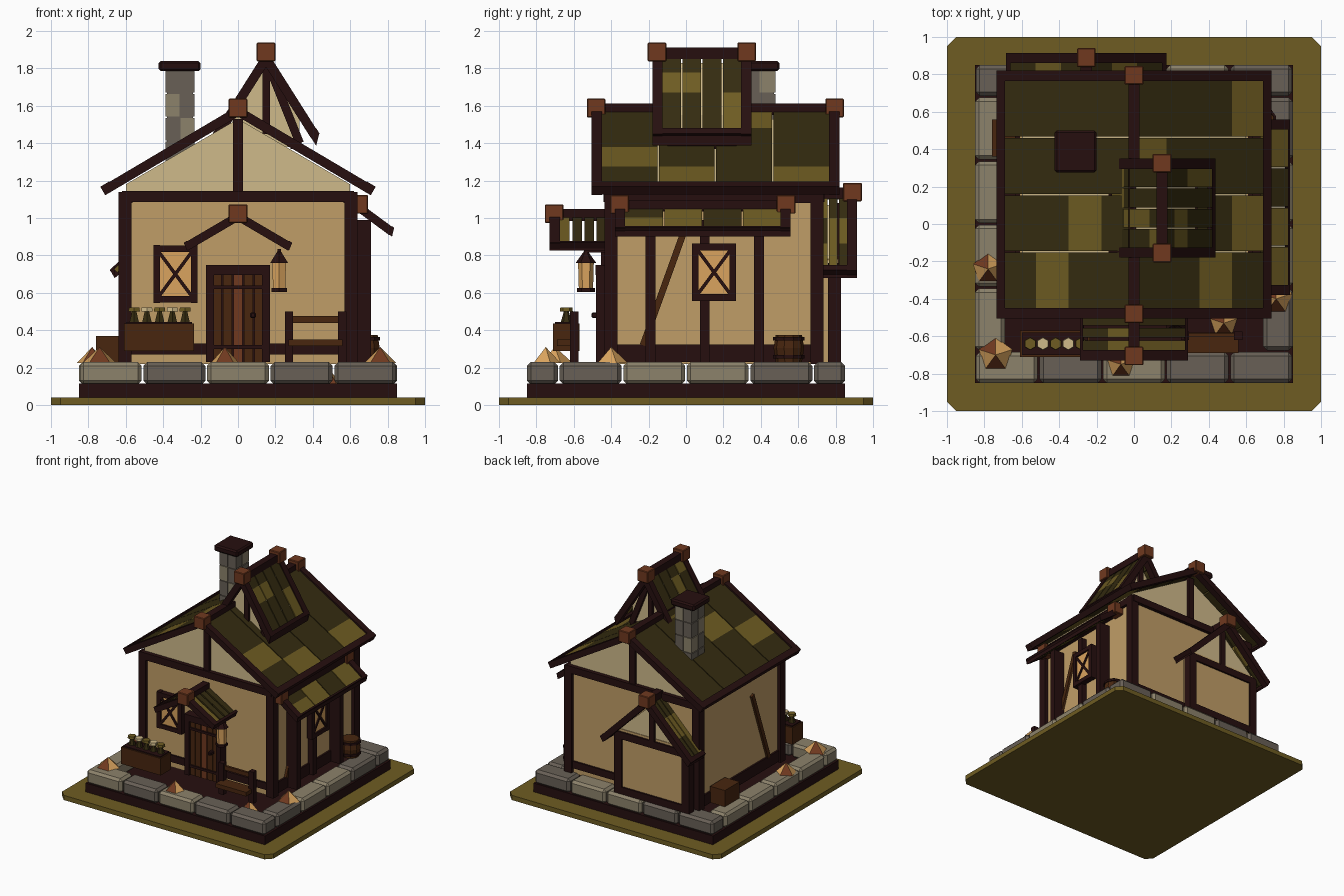
import bpy, bmesh, math, random
from mathutils import Vector, Matrix

if "Cube" in bpy.data.objects:
    bpy.data.objects.remove(bpy.data.objects["Cube"])

random.seed(4)


def mat(name, hexcol):
    m = bpy.data.materials.new(name)
    rgb = [int(hexcol[i:i + 2], 16) / 255 for i in (0, 2, 4)]
    m.diffuse_color = [c / 12.92 if c < 0.04 else ((c + 0.055) / 1.055) ** 2.4 for c in rgb] + [1]
    m.use_nodes = True
    m.node_tree.nodes["Principled BSDF"].inputs["Base Color"].default_value = m.diffuse_color
    return m


MOSS, GREEN = mat("light olive", "6E5C22"), mat("dark olive", "352C10")
DARK, RUST, WOOD = mat("dark timber", "260F0F"), mat("rust brown", "70391F"), mat("brown wood", "48260F")
WALL, CREAM, GLOW = mat("tan plaster", "C09D67"), mat("cream plaster", "CFBA8A"), mat("amber", "DAA45E")
STONE, STONE2 = mat("light stone", "8C826B"), mat("dark stone", "686056")


def finish(name, bm, *mats):
    bmesh.ops.recalc_face_normals(bm, faces=bm.faces)
    me = bpy.data.meshes.new(name)
    bm.to_mesh(me)
    bm.free()
    for m in mats:
        me.materials.append(m)
    ob = bpy.data.objects.new(name, me)
    bpy.context.collection.objects.link(ob)
    return ob


def prism(name, pts, y0, y1, m):
    """Extrude an (x, z) outline along y."""
    bm = bmesh.new()
    f = bm.faces.new([bm.verts.new((x, y0, z)) for x, z in pts])
    r = bmesh.ops.extrude_face_region(bm, geom=[f])
    bmesh.ops.translate(bm, vec=(0, y1 - y0, 0), verts=[v for v in r["geom"] if isinstance(v, bmesh.types.BMVert)])
    return finish(name, bm, m)


def box(name, x0, x1, y0, y1, z0, z1, m, bevel=0, upright=False):
    bm = bmesh.new()
    bmesh.ops.create_cube(bm, size=1)
    bmesh.ops.scale(bm, vec=(x1 - x0, y1 - y0, z1 - z0), verts=bm.verts)
    bmesh.ops.translate(bm, vec=((x0 + x1) / 2, (y0 + y1) / 2, (z0 + z1) / 2), verts=bm.verts)
    if bevel:
        es = [e for e in bm.edges if not upright or abs(e.verts[0].co.z - e.verts[1].co.z) > 0.01]
        bmesh.ops.bevel(bm, geom=es, offset=bevel, segments=1, affect='EDGES')
    return finish(name, bm, m)


def beam(name, p, q, w, d, normal, m):
    """Bar from p to q, w wide in the wall plane and d deep along the normal."""
    p, q, n = Vector(p), Vector(q), Vector(normal)
    t = (q - p).normalized()
    s = n.cross(t)
    bm = bmesh.new()
    bmesh.ops.create_cube(bm, size=1)
    rot = Matrix((s, n, t)).transposed().to_4x4()
    size = Matrix.Diagonal((w, d, (q - p).length, 1))
    bm.transform(Matrix.Translation((p + q) / 2) @ rot @ size)
    return finish(name, bm, m)


def cone(name, x, y, z, r1, r2, h, n, *mats):
    bm = bmesh.new()
    bmesh.ops.create_cone(bm, cap_ends=True, segments=n, radius1=r1, radius2=r2, depth=h)
    bmesh.ops.translate(bm, vec=(x, y, z + h / 2), verts=bm.verts)
    for i, f in enumerate(bm.faces):
        f.material_index = i % len(mats)
    return finish(name, bm, *mats)


def cap(x, y, z, s=0.05):
    box("ridge_cap", x - s, x + s, y - s, y + s, z - s, z + s, RUST, 0.005)


def slope(name, p, q, t, y0, y1, m):
    """Sloping slab of thickness t under the line p-q, mitred upright at p."""
    d = Vector((q[0] - p[0], q[1] - p[1])).normalized()
    n = Vector((d.y, -d.x)) if d.x > 0 else Vector((-d.y, d.x))
    return prism(name, [p, q, (q[0] + n.x * t, q[1] + n.y * t), (p[0], p[1] - t / abs(d.x))], y0, y1, m)


def roof(name, cx, zt, half, drop, y0, y1, strips, segs, light=None, ends=(1, 1), sides=(-1, 1), t=0.05, gap=0.008):
    """Plank roof with edge boards, eave beams, ridge beam and caps."""
    for s in sides:
        at = lambda k, dz=0: (cx + s * half * k, zt - drop * k - dz)
        for y, on in ((y0, ends[0]), (y1 - 0.055, ends[1])):
            if on:
                slope(name + "_edge_board", at(0), at(1), t, y, y + 0.055, DARK)
        slope(name + "_eave", at(0.94, -0.003), at(1, -0.003), t, y0, y1, DARK)
        a, b = y0 + 0.05 * ends[0], y1 - 0.05 * ends[1]
        w = (b - a) / strips
        for i in range(strips):
            for j in range(segs):
                pale = (s, i, j) in light if light else random.random() < 0.38
                slope(name + "_plank", at(0.95 * j / segs, 0.015), at(0.95 * (j + 1) / segs, 0.015), 0.025,
                      a + w * i + gap / 2, a + w * (i + 1) - gap / 2, MOSS if pale else GREEN)
    box(name + "_ridge", cx - 0.03, cx + 0.03, y0 + 0.01, y1 - 0.01, zt - 0.05, zt + 0.012, DARK)
    if ends[0]:
        cap(cx, y0 + 0.025, zt - 0.012)
    if ends[1]:
        cap(cx, y1 - 0.025, zt - 0.012)


def window(c, u, n):
    """Framed pane with crossed bars; c centre, u sideways, n outward."""
    c, u, n, z = Vector(c), Vector(u), Vector(n), Vector((0, 0, 1))
    a, b = 0.1, 0.135
    beam("window_pane", c - z * b, c + z * b, 0.2, 0.02, n, GLOW)
    for s in (-1, 1):
        beam("window_side", c + u * s * a - z * 0.155, c + u * s * a + z * 0.155, 0.035, 0.05, n, DARK)
        beam("window_rail", c + z * s * b - u * 0.115, c + z * s * b + u * 0.115, 0.035, 0.05, n, DARK)
        beam("window_cross", c + n * 0.01 - u * s * a - z * b, c + n * 0.01 + u * s * a + z * b, 0.018, 0.02, n, DARK)


# ground and stone footing
box("ground", -1, 1, -1, 1, 0, 0.04, MOSS, 0.05, True)
box("plinth", -0.85, 0.85, -0.85, 0.85, 0.04, 0.115, DARK)
for s in (-1, 1):
    for i in range(5):
        x = -0.85 + 0.34 * i
        y = sorted((s * 0.85, s * 0.685))
        box("footing_stone", x + 0.005, x + 0.335, *y, 0.11, 0.23, random.choice((STONE, STONE2)), 0.02)
    for i in range(4):
        y = -0.68 + 0.34 * i
        x = sorted((s * 0.85, s * 0.69))
        box("footing_stone", *x, y + 0.005, y + 0.335, 0.11, 0.23, random.choice((STONE, STONE2)), 0.02)

# main walls, gables and timber frame
box("walls", -0.61, 0.61, -0.41, 0.71, 0.22, 1.14, WALL)
prism("gables", [(-0.6, 1.12), (0.6, 1.12), (0.6, 1.18), (0, 1.53), (-0.6, 1.18)], -0.405, 0.705, CREAM)
for s in (-1, 1):
    for y in (-0.435, 0.665):
        box("corner_post", s * 0.605 - 0.035, s * 0.605 + 0.035, y, y + 0.07, 0.22, 1.14, DARK)
    x = s * 0.6
    box("side_sill", x - 0.025, x + 0.025, -0.4, 0.7, 0.23, 0.325, DARK)
    box("side_top_beam", x - 0.035, x + 0.035, -0.43, 0.73, 1.08, 1.14, DARK)
    beam("side_brace", (s * 0.615, -0.01, 0.93), (s * 0.615, -0.23, 0.32), 0.035, 0.03, (1, 0, 0), WOOD)
for y in (-0.405, 0.705):
    box("end_sill", -0.6, 0.6, y - 0.02, y + 0.02, 0.27, 0.33, DARK)
    box("end_top_beam", -0.62, 0.62, y - 0.035, y + 0.035, 1.085, 1.145, DARK)
    box("gable_post", -0.027, 0.027, y - 0.025, y + 0.025, 1.14, 1.53, DARK)
roof("main_roof", 0, 1.6, 0.735, 0.435, -0.505, 0.82, 4, 4,
     {(1, 0, 2), (1, 3, 3), (1, 1, 3), (-1, 0, 2), (-1, 1, 1), (1, 2, 0)})

# dormer
prism("dormer_body", [(0.15, 1.83), (0.33, 1.55), (0.33, 1.38), (-0.03, 1.38), (-0.03, 1.55)], -0.08, 0.25, CREAM)
for y in (-0.085, 0.255):
    box("dormer_post", 0.13, 0.17, y - 0.018, y + 0.018, 1.45, 1.84, DARK)
    beam("dormer_leg", (0.17, y, 1.8), (0.33, y, 1.4), 0.045, 0.04, (0, 1, 0), DARK)
box("dormer_sill", 0.28, 0.34, -0.1, 0.27, 1.37, 1.42, DARK)
roof("dormer_roof", 0.15, 1.9, 0.285, 0.45, -0.18, 0.35, 4, 4)

# rear wing
box("wing_walls", -0.58, 0.07, 0.7, 0.815, 0.22, 0.78, WALL)
prism("wing_gable", [(-0.58, 0.74), (0.07, 0.74), (0.07, 0.77), (-0.255, 1.07), (-0.58, 0.77)], 0.7, 0.81, CREAM)
for x in (-0.575, 0.065):
    box("wing_post", x - 0.035, x + 0.035, 0.76, 0.83, 0.22, 0.76, DARK)
for z in (0.23, 0.7):
    box("wing_beam", -0.58, 0.07, 0.79, 0.83, z, z + 0.06, DARK)
box("wing_gable_post", -0.28, -0.23, 0.79, 0.83, 0.75, 1.08, DARK)
roof("wing_roof", -0.255, 1.15, 0.43, 0.43, 0.71, 0.915, 3, 3, ends=(0, 1))

# side canopy with posts
roof("side_canopy", 0.645, 1.085, 0.19, 0.14, -0.38, 0.56, 4, 2, sides=(1,), t=0.045)
for y in (-0.19, 0.1, 0.39):
    box("canopy_post", 0.61, 0.66 if y == 0.1 else 0.71, y - 0.026, y + 0.026, 0.23, 0.99, DARK)
window((0.655, 0.15, 0.71), (0, 1, 0), (1, 0, 0))

# front door
for i, m in enumerate((WOOD, WOOD, RUST, WOOD, WOOD)):
    x = -0.14 + i * 0.056
    box("door_plank", x + 0.003, x + 0.053, -0.46, -0.42, 0.23, 0.7, m)
box("door_backing", -0.14, 0.14, -0.44, -0.4, 0.23, 0.7, DARK)
for s in (-1, 1):
    box("door_jamb", s * 0.15 - 0.022, s * 0.15 + 0.022, -0.48, -0.4, 0.23, 0.73, DARK)
box("door_lintel", -0.172, 0.172, -0.485, -0.4, 0.695, 0.75, DARK)
for z in (0.3, 0.62):
    box("door_strap", -0.13, 0.13, -0.472, -0.45, z, z + 0.02, DARK)
box("door_knob", 0.065, 0.095, -0.505, -0.45, 0.465, 0.495, DARK, 0.006)

# porch roof, front window and lantern
roof("porch_roof", 0, 1.035, 0.29, 0.17, -0.73, -0.42, 4, 2, ends=(1, 0), t=0.045, gap=0.014)
window((-0.335, -0.43, 0.7), (1, 0, 0), (0, -1, 0))
cone("lantern_light", 0.22, -0.535, 0.62, 0.038, 0.042, 0.14, 6, GLOW)
cone("lantern_base", 0.22, -0.535, 0.605, 0.048, 0.048, 0.02, 6, DARK)
cone("lantern_top", 0.22, -0.535, 0.76, 0.055, 0.012, 0.06, 6, DARK)
box("lantern_arm", 0.21, 0.23, -0.545, -0.4, 0.815, 0.835, DARK)

# planter with flowers
box("planter", -0.61, -0.235, -0.71, -0.57, 0.29, 0.435, WOOD)
box("planter_rim", -0.6, -0.245, -0.7, -0.58, 0.43, 0.445, DARK)
for i in range(5):
    x = -0.555 + i * 0.068
    cone("stem", x, -0.64, 0.44, 0.03, 0.012, 0.065, 6, GREEN)
    cone("flower", x, -0.64, 0.5, 0.035, 0.032, 0.022, 6, CREAM if i % 2 else MOSS)

# bench
for x in (0.25, 0.535):
    box("bench_post", x, x + 0.045, -0.62, -0.575, 0.23, 0.5, DARK)
box("bench_seat", 0.27, 0.56, -0.69, -0.58, 0.315, 0.35, WOOD)
box("bench_back", 0.29, 0.54, -0.605, -0.585, 0.44, 0.475, WOOD)

# barrel and crate
cone("barrel_lower", 0.68, 0.55, 0.23, 0.07, 0.082, 0.075, 10, WOOD)
cone("barrel_upper", 0.68, 0.55, 0.305, 0.082, 0.07, 0.07, 10, WOOD)
for z in (0.25, 0.345):
    cone("barrel_hoop", 0.68, 0.55, z, 0.084, 0.084, 0.018, 10, DARK)
box("crate", -0.76, -0.62, 0.36, 0.56, 0.23, 0.37, WOOD)

# chimney of stacked stones
for k in range(5):
    z = 1.27 + k * 0.128 - 0.115
    for i in range(2):
        for j in range(2):
            x, y = -0.39 + i * 0.08, 0.3 + j * 0.09
            box("chimney_stone", x + 0.002, x + 0.078, y + 0.002, y + 0.088, z + 0.003, z + 0.125,
                STONE2 if (i + j + k) % 3 else STONE)
box("chimney_core", -0.38, -0.24, 0.31, 0.47, 1.2, 1.79, STONE2)
box("chimney_cap", -0.425, -0.2, 0.275, 0.5, 1.785, 1.84, DARK, 0.012)

# amber rocks
for x, y, r in ((-0.74, -0.7, 0.095), (-0.78, -0.24, 0.085), (-0.07, -0.75, 0.08), (0.48, -0.53, 0.075), (0.76, -0.4, 0.09)):
    z = 0.115 if abs(x) < 0.6 and y > -0.6 else 0.225
    cone("rock", x, y, z, r, 0, 0.085, 5, GLOW, GLOW, RUST)
